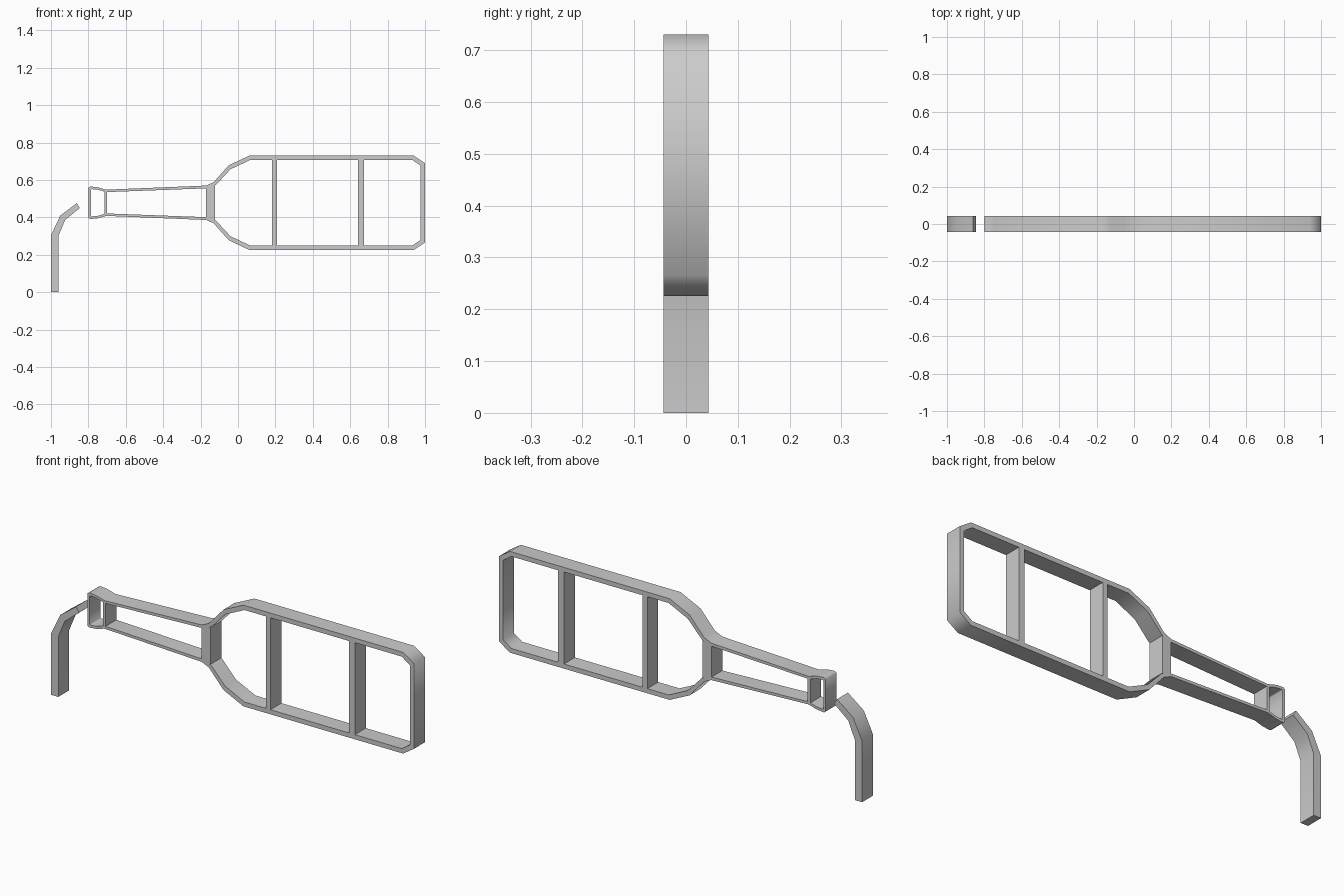
import bpy, bmesh, math

if "Cube" in bpy.data.objects:
    bpy.data.objects.remove(bpy.data.objects["Cube"])

D = 0.043      # half depth
ZC = 0.478     # height of the bottle's axis


def finish(bm, name, smooth=True):
    bmesh.ops.recalc_face_normals(bm, faces=bm.faces)
    me = bpy.data.meshes.new(name)
    bm.to_mesh(me)
    bm.free()
    ob = bpy.data.objects.new(name, me)
    bpy.context.collection.objects.link(ob)
    if smooth:
        bpy.ops.object.select_all(action='DESELECT')
        ob.select_set(True)
        bpy.context.view_layer.objects.active = ob
        bpy.ops.object.shade_smooth_by_angle(angle=math.radians(60))
    return ob


def mirrored(half):
    """Closed loop from (x, half height) points."""
    return [(x, ZC + h) for x, h in half] + [(x, ZC - h) for x, h in reversed(half)]


def frame(name, outer, inner):
    """Hollow outline with matching outer and inner loops, extruded in y."""
    bm = bmesh.new()
    of, ob_, nf, nb = [[bm.verts.new((x, y, z)) for x, z in loop]
                       for loop in (outer, inner) for y in (-D, D)]
    n = len(outer)
    for i in range(n):
        j = (i + 1) % n
        for a, b in ((of, nf), (nf, nb), (nb, ob_), (ob_, of)):
            bm.faces.new((a[i], a[j], b[j], b[i]))
    return finish(bm, name)


def strip(name, left, right, smooth=True):
    """Solid ribbon between two matching paths, extruded in y."""
    bm = bmesh.new()
    lf, lb, rf, rb = [[bm.verts.new((x, y, z)) for x, z in path]
                      for path in (left, right) for y in (-D, D)]
    for i in range(len(left) - 1):
        for a, b in ((lf, rf), (rf, rb), (rb, lb), (lb, lf)):
            bm.faces.new((a[i], a[i + 1], b[i + 1], b[i]))
    for i in (0, -1):
        bm.faces.new((lf[i], rf[i], rb[i], lb[i]))
    return finish(bm, name, smooth)


# bottle outline: lip, neck, shoulder, body
outer = [(-0.80, 0.080), (-0.79, 0.087), (-0.75, 0.083), (-0.705, 0.070),
         (-0.17, 0.092), (-0.13, 0.110), (-0.05, 0.200), (0.06, 0.252),
         (0.94, 0.252), (1.0, 0.212)]
inner = [(-0.787, 0.070), (-0.783, 0.073), (-0.75, 0.070), (-0.705, 0.057),
         (-0.17, 0.077), (-0.118, 0.095), (-0.04, 0.179), (0.066, 0.229),
         (0.932, 0.229), (0.977, 0.198)]
frame("bottle_frame", mirrored(outer), mirrored(inner))

# cross bars: lip ring, neck base, label edges
for name, x0, x1, h in (("lip_bar", -0.715, -0.70, 0.060),
                        ("neck_bar", -0.17, -0.122, 0.092),
                        ("label_bar_left", 0.183, 0.209, 0.229),
                        ("label_bar_right", 0.642, 0.674, 0.229)):
    strip(name, [(x0, ZC - h), (x0, ZC + h)], [(x1, ZC - h), (x1, ZC + h)], False)

# bent pour stream
strip("pour_stream",
      [(-1.0, 0), (-1.0, 0.305), (-0.95, 0.41), (-0.862, 0.476)],
      [(-0.96, 0), (-0.96, 0.30), (-0.925, 0.385), (-0.846, 0.45)])
